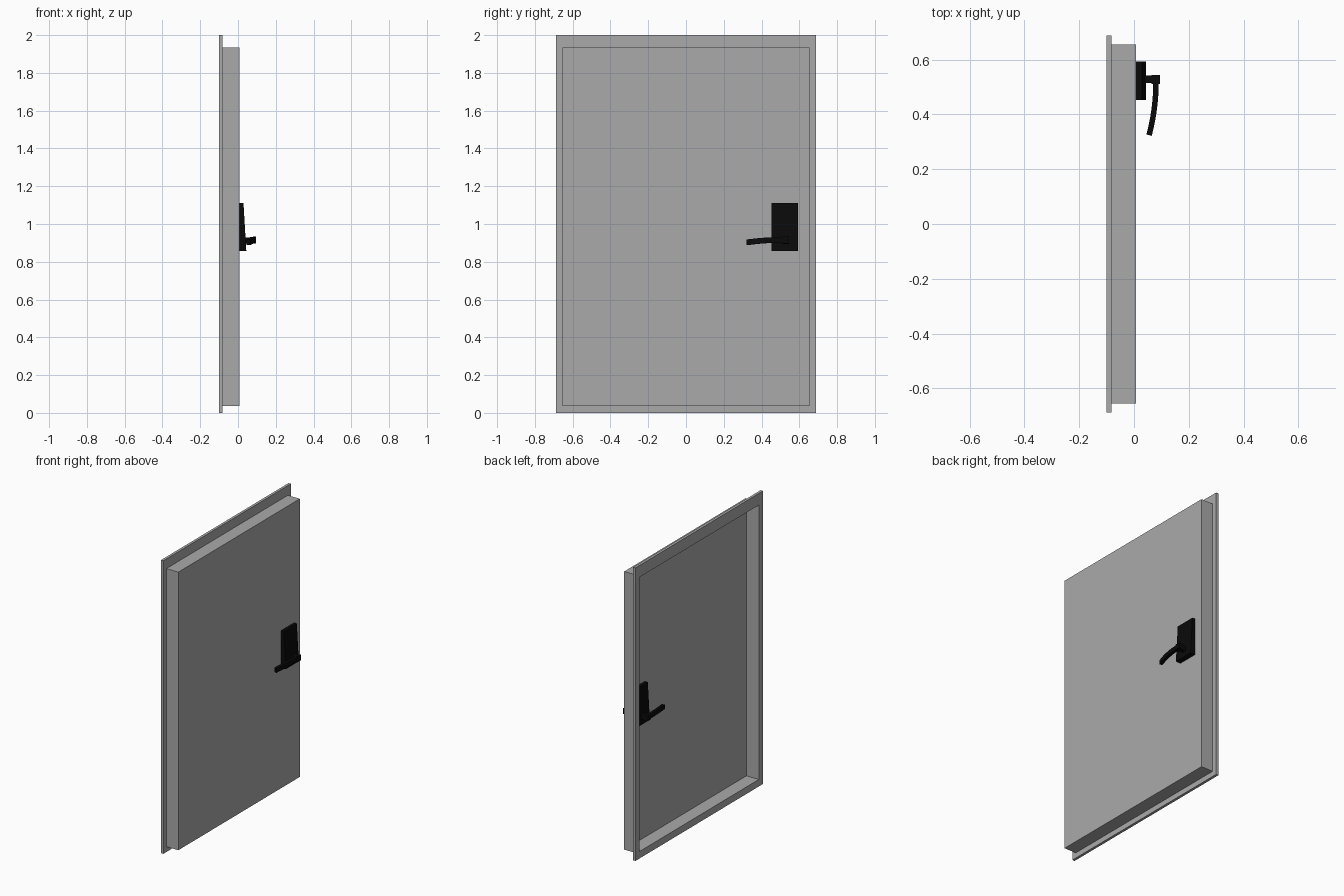
import bpy, bmesh, math
from mathutils import Vector

if "Cube" in bpy.data.objects:
    bpy.data.objects.remove(bpy.data.objects["Cube"])


def material(name, rgb):
    m = bpy.data.materials.new(name)
    m.diffuse_color = (*rgb, 1)
    m.use_nodes = True
    m.node_tree.nodes["Principled BSDF"].inputs["Base Color"].default_value = m.diffuse_color
    return m


GREY = material("grey paint", (0.4, 0.4, 0.4))
BLACK = material("black metal", (0.003, 0.003, 0.003))


def loft(name, rings, mat, mirror=False):
    """Skin a chain of four-point rings and cap both ends."""
    bm = bmesh.new()
    loops = [[bm.verts.new(p) for p in ring] for ring in rings]
    for a, b in zip(loops, loops[1:]):
        for i in range(4):
            j = (i + 1) % 4
            bm.faces.new((a[i], a[j], b[j], b[i]))
    bm.faces.new(loops[0][::-1])
    bm.faces.new(loops[-1])
    bmesh.ops.recalc_face_normals(bm, faces=bm.faces)
    me = bpy.data.meshes.new(name)
    bm.to_mesh(me)
    bm.free()
    me.materials.append(mat)
    ob = bpy.data.objects.new(name, me)
    bpy.context.collection.objects.link(ob)
    if mirror:  # same hardware on both sides of the leaf
        ob.modifiers.new("both_sides", 'MIRROR').use_axis[0] = True
    return ob


def rect(x, y0, y1, z0, z1):
    return [(x, y0, z0), (x, y1, z0), (x, y1, z1), (x, y0, z1)]


# Door: recessed leaf, deep casing and wide back flange in one skin
loft("door_and_casing", [
    rect(-0.007, -0.642, 0.642, 0.048, 1.92),
    rect(-0.100, -0.642, 0.642, 0.048, 1.92),
    rect(-0.100, -0.688, 0.688, 0.0, 2.0),
    rect(-0.082, -0.688, 0.688, 0.0, 2.0),
    rect(-0.082, -0.655, 0.655, 0.036, 1.934),
    rect(0.008, -0.655, 0.655, 0.036, 1.934),
], GREY)

# Back plate, thicker toward the bottom
loft("handle_plate", [
    rect(0.006, 0.453, 0.593, 0.858, 1.112),
    [(0.044, 0.453, 0.858), (0.044, 0.593, 0.858),
     (0.029, 0.593, 1.112), (0.029, 0.453, 1.112)],
], BLACK, True)

# Spindle and end block
loft("handle_spindle", [
    rect(0.034, 0.514, 0.541, 0.895, 0.928),
    rect(0.068, 0.514, 0.541, 0.897, 0.930),
], BLACK, True)
loft("handle_end_block", [
    rect(0.064, 0.510, 0.544, 0.893, 0.930),
    rect(0.094, 0.510, 0.544, 0.898, 0.935),
], BLACK, True)

# Curved lever swept toward the hinge side
rings = []
STEPS = 8
for i in range(STEPS + 1):
    t = i / STEPS
    c = Vector((0.080 - 0.025 * t * t, 0.515 - 0.191 * t, 0.916 - 0.013 * t * t))
    ang = math.atan2(0.05 * t, 0.191)
    side = Vector((math.cos(ang), -math.sin(ang), 0)) * 0.010
    up = Vector((0, 0, 0.015))
    rings.append([c - side - up, c + side - up, c + side + up, c - side + up])
loft("handle_lever", rings, BLACK, True)
